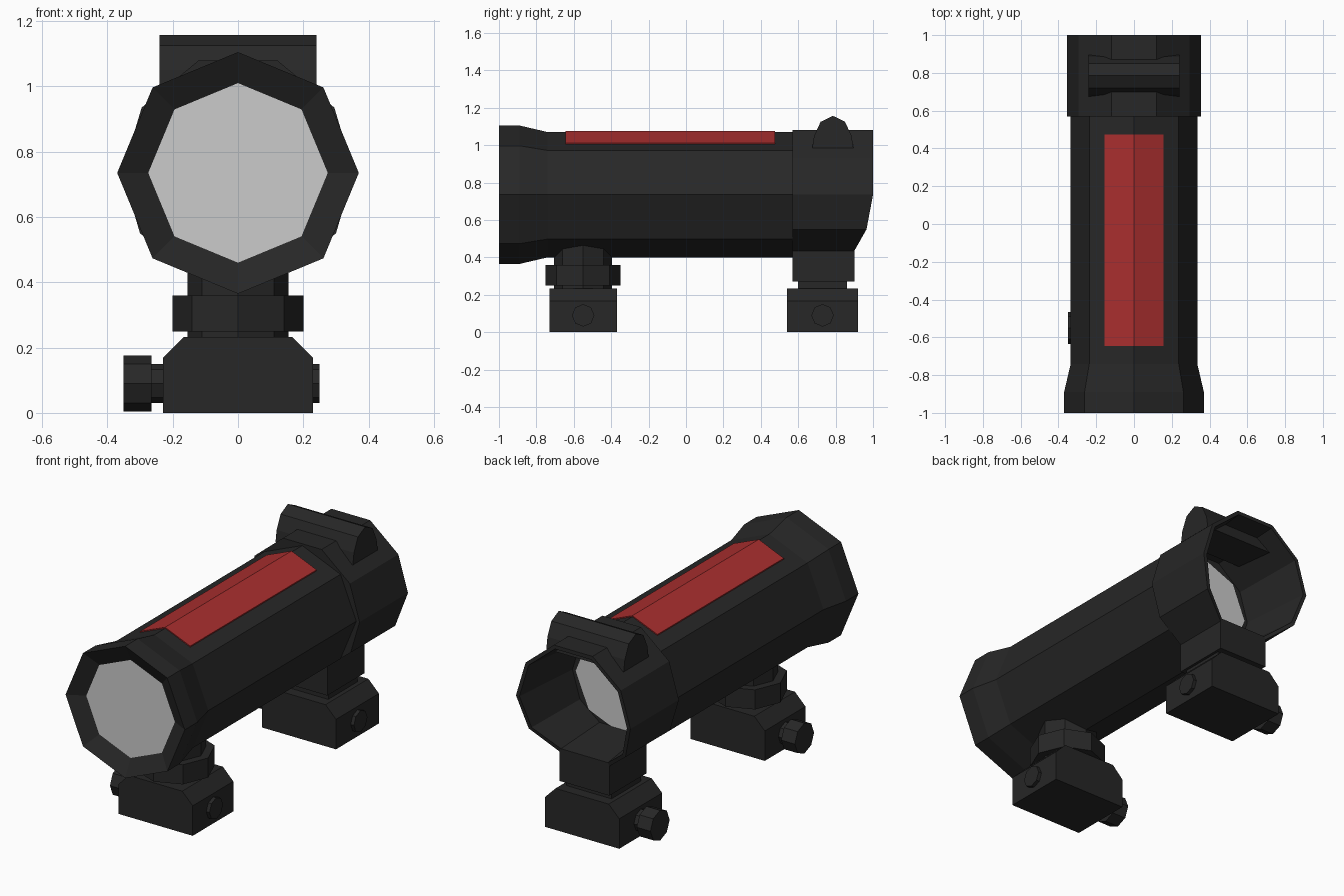
import bpy, bmesh
from math import cos, sin, pi

if "Cube" in bpy.data.objects:
    bpy.data.objects.remove(bpy.data.objects["Cube"])

CZ = 0.735  # height of the tube axis


def material(name, rgb):
    m = bpy.data.materials.new(name)
    m.diffuse_color = (*rgb, 1)
    m.use_nodes = True
    m.node_tree.nodes["Principled BSDF"].inputs["Base Color"].default_value = m.diffuse_color
    return m


BLACK = material("black", (0.02, 0.02, 0.02))
RED = material("red", (0.4, 0.028, 0.028))


def loft(name, loops, mat=BLACK, cap_start=True, cap_end=True):
    """Skin a series of equal-length point loops, flat shaded."""
    bm = bmesh.new()
    rows = [[bm.verts.new(p) for p in loop] for loop in loops]
    n = len(rows[0])
    for a, b in zip(rows, rows[1:]):
        for i in range(n):
            j = (i + 1) % n
            bm.faces.new((a[i], a[j], b[j], b[i]))
    if cap_start:
        bm.faces.new(rows[0][::-1])
    if cap_end:
        bm.faces.new(rows[-1])
    bmesh.ops.recalc_face_normals(bm, faces=bm.faces)
    me = bpy.data.meshes.new(name)
    bm.to_mesh(me)
    bm.free()
    if mat:
        me.materials.append(mat)
    ob = bpy.data.objects.new(name, me)
    bpy.context.collection.objects.link(ob)
    return ob


def circle(r, n=8):
    return [(r * cos(2 * pi * i / n), r * sin(2 * pi * i / n)) for i in range(n)]


def ring_y(r, y):
    return [(a, y, CZ + b) for a, b in circle(r)]


def post(name, y, r, z0, z1):
    loft(name, [[(a, y + b, z) for a, b in circle(r)] for z in (z0, z1)])


def box(name, x, y0, y1, z0, z1):
    loft(name, [[(-x, y0, z), (x, y0, z), (x, y1, z), (-x, y1, z)] for z in (z0, z1)])


def bolt(name, y, r, x0, x1):
    loft(name, [[(x, y + a, 0.09 + b) for a, b in circle(r)] for x in (x0, x1)])


# Octagonal tube with flared, dished front
loft("tube", [ring_y(r, y) for r, y in
     ((0.275, -0.95), (0.37, -1), (0.37, -0.89), (0.335, -0.74), (0.335, 0.57))])

# Lenses
loft("front_lens", [ring_y(0.275, -0.952)], None, cap_start=False)
loft("rear_lens", [ring_y(0.275, 0.585)], None, cap_start=False)

# Rear hood: ten-sided, hollow, lower edge cut back; (x, z, rear y)
half = [(0.12, 1.08, 1.0), (0.295, 0.935, 1.0), (0.355, 0.735, 1.0),
        (0.30, 0.55, 0.965), (0.155, 0.435, 0.9)]
outline = half + [(-x, z, y) for x, z, y in reversed(half)]


def hood_loop(s, y=None):
    return [(x * s, yr if y is None else y, CZ + (z - CZ) * s) for x, z, yr in outline]


loft("rear_hood", [hood_loop(0.85, 0.57), hood_loop(1, 0.57), hood_loop(1),
                   hood_loop(0.94), hood_loop(0.84, 0.58)], cap_start=False)

# Rounded housing on top of the hood
hump = [(0.675, 0.985), (0.685, 1.05), (0.72, 1.125), (0.785, 1.157),
        (0.85, 1.125), (0.885, 1.05), (0.895, 0.985)]
loft("top_housing", [[(x, y, z) for y, z in hump] for x in (-0.24, 0.24)])

# Red panel folded over the top ridge
panel = [(-0.155, 1.0), (-0.155, 1.012), (0, 1.076), (0.155, 1.012), (0.155, 1.0), (0, 1.06)]
loft("red_panel", [[(x, y, z) for x, z in panel] for y in (-0.645, 0.475)], RED)

# Rail clamps with cross bolts
clamp = [(-0.23, 0), (0.23, 0), (0.23, 0.168), (0.165, 0.233), (-0.165, 0.233), (-0.23, 0.168)]
for tag, y0, y1, yc in (("front", -0.73, -0.37, -0.55), ("rear", 0.54, 0.92, 0.73)):
    loft(tag + "_clamp", [[(x, y, z) for x, z in clamp] for y in (y0, y1)])
    bolt(tag + "_bolt", yc, 0.06, -0.27, 0.25)
    bolt(tag + "_bolt_knob", yc, 0.085, -0.35, -0.265)

# Front post with adjusting nut
post("front_post", -0.55, 0.155, 0.22, 0.48)
post("front_nut", -0.55, 0.2, 0.25, 0.36)

# Rear neck under the hood
box("rear_neck", 0.155, 0.57, 0.9, 0.27, 0.437)
box("rear_neck_base", 0.14, 0.6, 0.86, 0.22, 0.28)
